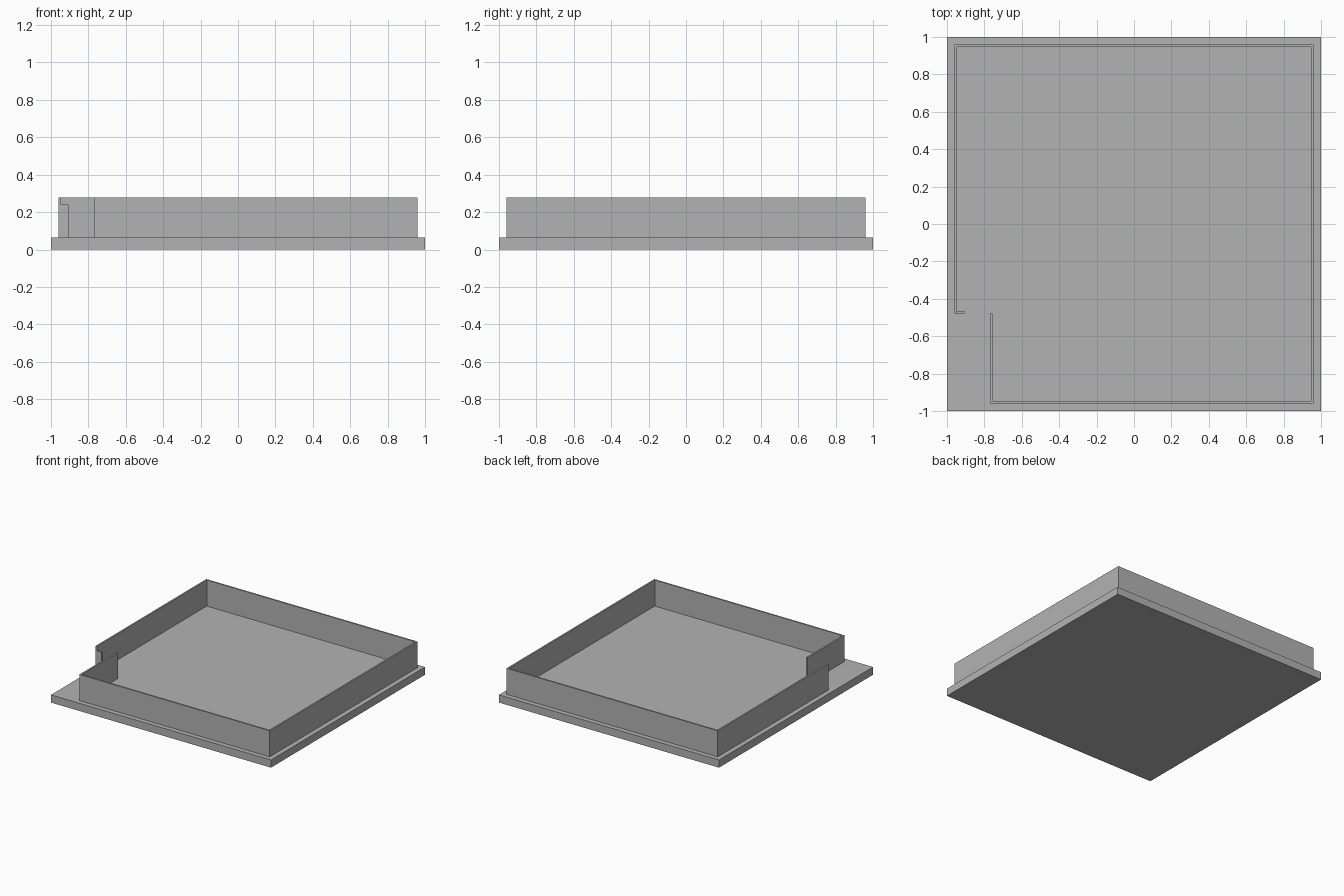
import bpy, bmesh

cube = bpy.data.objects.get("Cube")
if cube:
    bpy.data.objects.remove(cube, do_unlink=True)

grey = bpy.data.materials.new("plain_grey")
grey.use_nodes = True
colour = (0.45, 0.45, 0.45, 1)
grey.diffuse_color = colour
grey.node_tree.nodes["Principled BSDF"].inputs["Base Color"].default_value = colour

FLOOR, TOP, LOW_TOP = 0.063, 0.277, 0.24
OUT, THICK = 0.96, 0.013
INN = OUT - THICK


def prism(name, outline, z0, z1):
    """Extrude a flat outline from z0 to z1."""
    bm = bmesh.new()
    face = bm.faces.new([bm.verts.new((x, y, z0)) for x, y in outline])
    up = bmesh.ops.extrude_face_region(bm, geom=[face])
    moved = [v for v in up["geom"] if isinstance(v, bmesh.types.BMVert)]
    bmesh.ops.translate(bm, verts=moved, vec=(0, 0, z1 - z0))
    bmesh.ops.recalc_face_normals(bm, faces=bm.faces)
    mesh = bpy.data.meshes.new(name)
    bm.to_mesh(mesh)
    bm.free()
    mesh.materials.append(grey)
    obj = bpy.data.objects.new(name, mesh)
    bpy.context.collection.objects.link(obj)
    return obj


def rect(x0, x1, y0, y1):
    return [(x0, y0), (x1, y0), (x1, y1), (x0, y1)]


# Square slab
prism("base_slab", rect(-1, 1, -1, 1), 0, FLOOR)

# Thin perimeter wall, stepping inward at the entrance corner
GAP_Y, STEP_X = -0.478, -0.77
outer = [(-OUT, GAP_Y), (-OUT, OUT), (OUT, OUT), (OUT, -OUT),
         (STEP_X, -OUT), (STEP_X, GAP_Y)]
inner = [(-INN, GAP_Y), (-INN, INN), (INN, INN), (INN, -INN),
         (STEP_X + THICK, -INN), (STEP_X + THICK, GAP_Y)]
prism("perimeter_wall", outer + inner[::-1], FLOOR, TOP)

# Short, lower return beside the entrance
prism("entrance_return", rect(-INN, -0.905, GAP_Y, GAP_Y + THICK), FLOOR, LOW_TOP)
